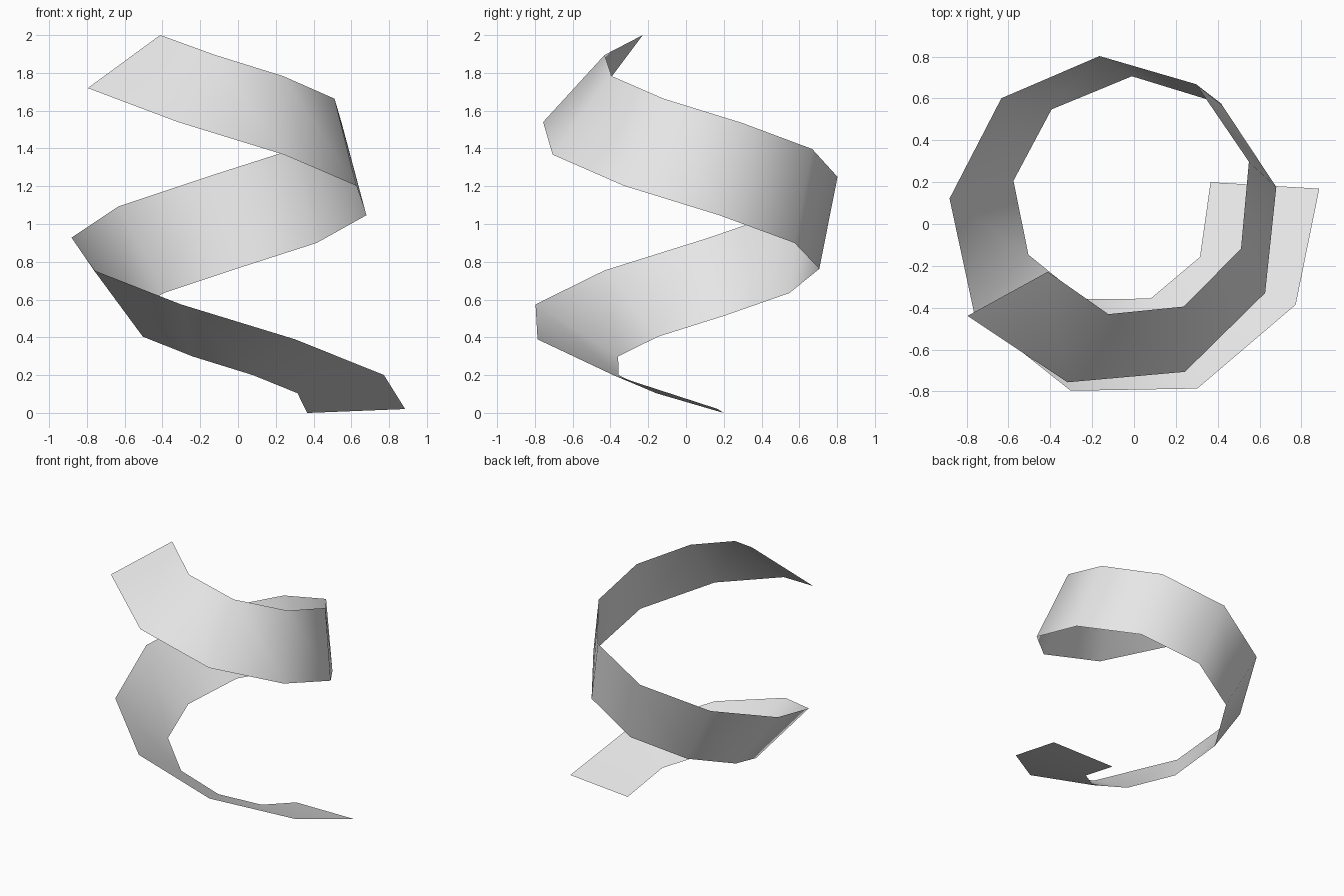
import bpy
import bmesh
from math import radians, sin, cos
from mathutils import Vector, Matrix

default_cube = bpy.data.objects.get("Cube")
if default_cube:
    bpy.data.objects.remove(default_cube, do_unlink=True)

# Ribbon parameters: a clockwise helix whose band slowly twists about its path
STATIONS = 14
CENTRE = Vector((-0.05, 0.07, 0.01))
RADIUS = 0.685
HALF_WIDTH = 0.26
START_ANGLE = radians(9.6)
TURN_STEP = radians(39.5)
TWIST_STEP = radians(11.2)
RISE_STEP = 0.1423
SLOPE = radians(17)
END_SKEW = {0: radians(-13), STATIONS - 1: radians(4)}


def ribbon_edges(index):
    """Return the lower and upper edge points of one ribbon station."""
    angle = START_ANGLE - index * TURN_STEP
    twist = index * TWIST_STEP
    radial = Vector((cos(angle), sin(angle), 0))
    backward = Vector((-sin(angle), cos(angle), 0))
    middle = CENTRE + radial * RADIUS + Vector((0, 0, index * RISE_STEP))

    # Direction across the band, perpendicular to the sloping path
    binormal = backward * sin(SLOPE) + Vector((0, 0, cos(SLOPE)))
    across = radial * cos(twist) + binormal * sin(twist)
    across = Matrix.Rotation(END_SKEW.get(index, 0), 3, "Z") @ across
    if index == 0:
        across.z = 0.04
    return middle - across * HALF_WIDTH, middle + across * HALF_WIDTH


# Plain grey surface
grey = bpy.data.materials.new("light_grey")
grey.use_nodes = True
colour = (0.8, 0.8, 0.8, 1.0)
grey.diffuse_color = colour
grey.node_tree.nodes["Principled BSDF"].inputs["Base Color"].default_value = colour

# Single-sheet twisted spiral band
bm = bmesh.new()
pairs = [[bm.verts.new(p) for p in ribbon_edges(i)] for i in range(STATIONS)]
for (low, high), (next_low, next_high) in zip(pairs, pairs[1:]):
    face = bm.faces.new((low, next_low, next_high, high))
    face.smooth = True
    face.normal_update()

# Upper side of the flat start is the front of the sheet
bm.faces.ensure_lookup_table()
if bm.faces[0].normal.z < 0:
    bmesh.ops.reverse_faces(bm, faces=bm.faces[:])

mesh = bpy.data.meshes.new("spiral_ribbon")
bm.to_mesh(mesh)
bm.free()
mesh.materials.append(grey)
ribbon = bpy.data.objects.new("spiral_ribbon", mesh)
bpy.context.collection.objects.link(ribbon)
